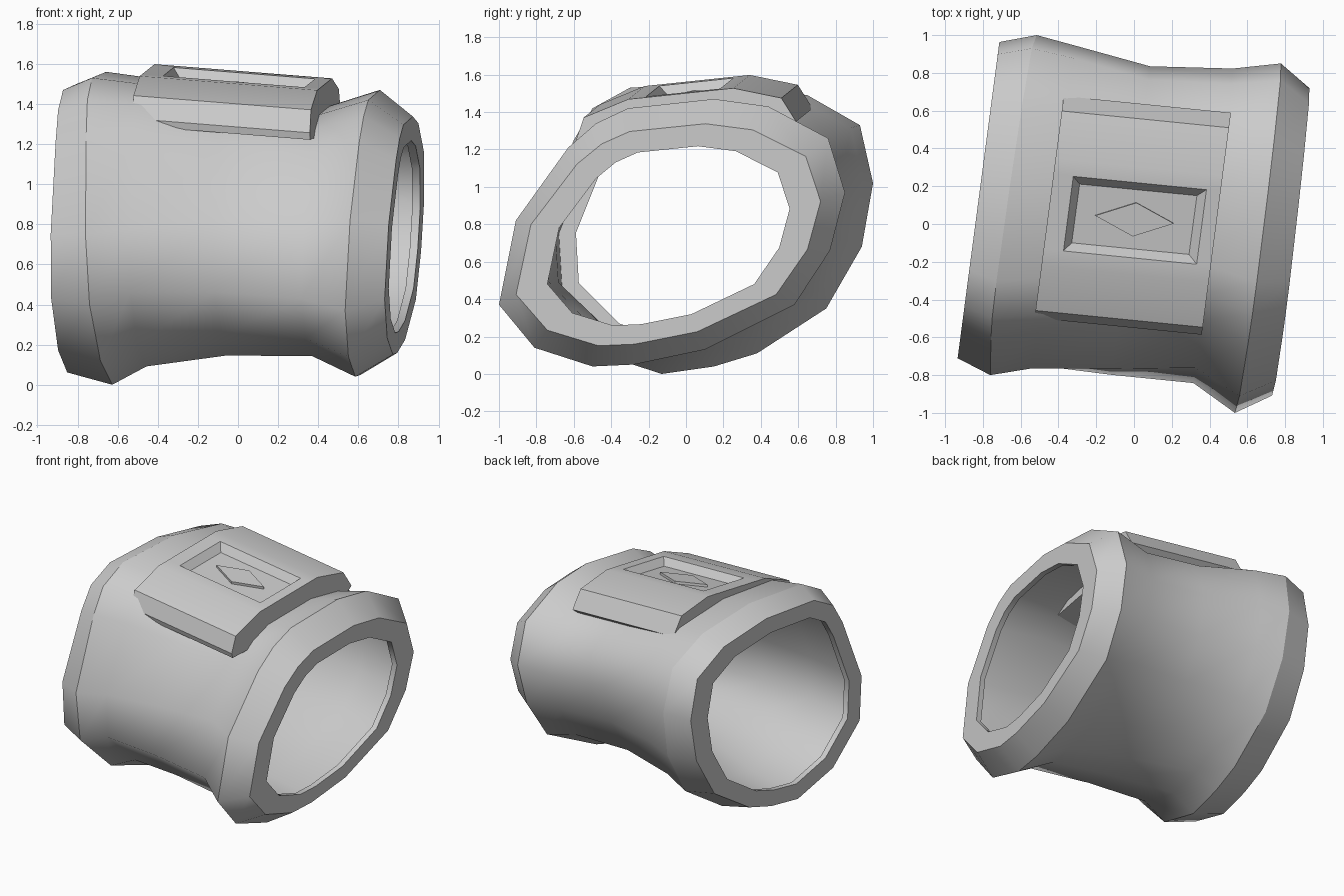
import bpy, bmesh
from mathutils import Vector

cube = bpy.data.objects.get("Cube")
if cube:
    bpy.data.objects.remove(cube, do_unlink=True)

# Single grey material
grey = bpy.data.materials.new("light_grey")
grey.use_nodes = True
colour = (0.6, 0.6, 0.6, 1.0)
grey.diffuse_color = colour
grey.node_tree.nodes["Principled BSDF"].inputs["Base Color"].default_value = colour


def finish(bm, name):
    bmesh.ops.recalc_face_normals(bm, faces=bm.faces[:])
    mesh = bpy.data.meshes.new(name)
    bm.to_mesh(mesh)
    bm.free()
    mesh.materials.append(grey)
    obj = bpy.data.objects.new(name, mesh)
    bpy.context.collection.objects.link(obj)
    return obj


def bridge(bm, first, second):
    count = len(first)
    for i in range(count):
        j = (i + 1) % count
        bm.faces.new((first[i], first[j], second[j], second[i]))


# Flange outlines (y, z) at the +x and -x ends, from the top towards the back
left_outline = [(.15, 1.47), (.44, 1.43), (.76, 1.26), (.85, .97), (.77, .66),
                (.58, .37), (.1, .13), (-.28, .05), (-.5, .04), (-.81, .14),
                (-1, .37), (-.91, .82), (-.63, 1.21), (-.48, 1.34), (-.31, 1.42)]
right_outline = [(.2, 1.56), (.65, 1.49), (.93, 1.33), (1, 1.02), (.94, .68),
                 (.75, .35), (.38, .11), (.15, .04), (-.13, 0), (-.5, .12),
                 (-.78, .4), (-.8, .75), (-.6, 1.25), (-.5, 1.42), (-.3, 1.53)]
left_centre = Vector((-.07, .75))
right_centre = Vector((.12, .77))


def make_ring(bm, x, slant, blend, scale, shift=(0, 0), lean=0):
    """Slanted ring; blend runs from the right outline to the left one."""
    centre = right_centre.lerp(left_centre, blend)
    verts = []
    for a, b in zip(right_outline, left_outline):
        offset = Vector(a).lerp(Vector(b), blend) - centre
        y = centre.x + shift[0] + offset.x * scale[0]
        z = centre.y + shift[1] + offset.y * scale[1]
        verts.append(bm.verts.new((x + slant * y + lean * z, y, z)))
    return verts


# Flared cuff: thin-walled tube, raised flanges, and a narrow lip at each end
bm = bmesh.new()
right_hole = make_ring(bm, -.84, .132, 0, (.77, .77))
right_rim = make_ring(bm, -.84, .132, 0, (.93, .92), (.025, 0))
right_flange = make_ring(bm, -.608, .144, 0, (1, 1), lean=-.05)
right_waist = make_ring(bm, -.44, .13, 0, (.95, .92), (-.01, .03))
middle_waist = make_ring(bm, -.02, .125, .5, (.9, .87), (0, .03))
left_waist = make_ring(bm, .42, .125, 1, (.9, .87), (.065, .01))
left_flange = make_ring(bm, .645, .122, 1, (1, 1), lean=.03)
left_rim = make_ring(bm, .82, .112, 1, (.88, .83), (-.02, -.01), .03)
left_hole = make_ring(bm, .82, .112, 1, (.7, .67), (-.02, -.015), .03)
left_lip = make_ring(bm, .78, .112, 1, (.7, .67), (-.02, -.015), .03)
left_lip_back = make_ring(bm, .78, .112, 1, (.82, .78), (-.01, -.01), .03)
left_lining = make_ring(bm, .42, .125, 1, (.83, .79), (.065, .01))
middle_lining = make_ring(bm, -.02, .125, .5, (.83, .79), (0, .03))
right_lining = make_ring(bm, -.44, .13, 0, (.88, .84), (-.01, .03))
right_lip_back = make_ring(bm, -.8, .132, 0, (.88, .87), (.01, 0))
right_lip = make_ring(bm, -.8, .132, 0, (.77, .77))
rings = [right_hole, right_rim, right_flange, right_waist, middle_waist,
         left_waist, left_flange, left_rim, left_hole, left_lip, left_lip_back,
         left_lining, middle_lining, right_lining, right_lip_back, right_lip]
for i, ring in enumerate(rings):
    bridge(bm, ring, rings[(i + 1) % len(rings)])
for face in bm.faces:
    face.smooth = True
for ring in (right_hole, right_rim, right_flange, left_flange, left_rim, left_hole,
             left_lip, left_lip_back, right_lip_back, right_lip):
    for i, vert in enumerate(ring):
        bm.edges.get((vert, ring[i - 1])).smooth = False
finish(bm, "cuff")


# Curved top plate, skewed to follow the cuff
def plate_point(u, y, z):
    x = u + .13 * y
    return Vector((x, y - .1 * x, z - .08 * x))


section = [(-.54, 1.25), (-.55, 1.285), (-.51, 1.4), (-.27, 1.5), (-.18, 1.51),
           (.22, 1.556), (.3, 1.565), (.56, 1.515), (.64, 1.39), (.55, 1.32)]
bm = bmesh.new()
slices = [[bm.verts.new(plate_point(u, y, z)) for y, z in section]
          for u in (-.455, -.35, .355, .43)]
for first, second in zip(slices, slices[1:]):
    bridge(bm, first, second)
bm.faces.new(slices[0])
bm.faces.new(slices[-1])
bmesh.ops.recalc_face_normals(bm, faces=bm.faces[:])

# Sunken panel with sloping walls
panel_verts = set(slices[1][4:6] + slices[2][4:6])
panel = next(f for f in bm.faces if set(f.verts) == panel_verts)
bmesh.ops.inset_region(bm, faces=[panel], thickness=.06, depth=-.05)
floor_centre = panel.calc_center_median()
floor_normal = panel.normal.copy()
plate = finish(bm, "top_plate")
bpy.ops.object.select_all(action='DESELECT')
plate.select_set(True)
bpy.context.view_layer.objects.active = plate
bpy.ops.object.shade_smooth_by_angle(angle=.5)

# Raised diamond on the panel floor
along = Vector((1, -.1, -.08))
along = (along - floor_normal * along.dot(floor_normal)).normalized()
across = floor_normal.cross(along)
bm = bmesh.new()
layers = []
for height in (-.01, .018):
    layers.append([bm.verts.new(floor_centre + floor_normal * height + along * a + across * b)
                   for a, b in ((-.21, 0), (0, -.09), (.21, 0), (0, .09))])
bridge(bm, *layers)
for layer in layers:
    bm.faces.new(layer)
finish(bm, "diamond_inlay")
